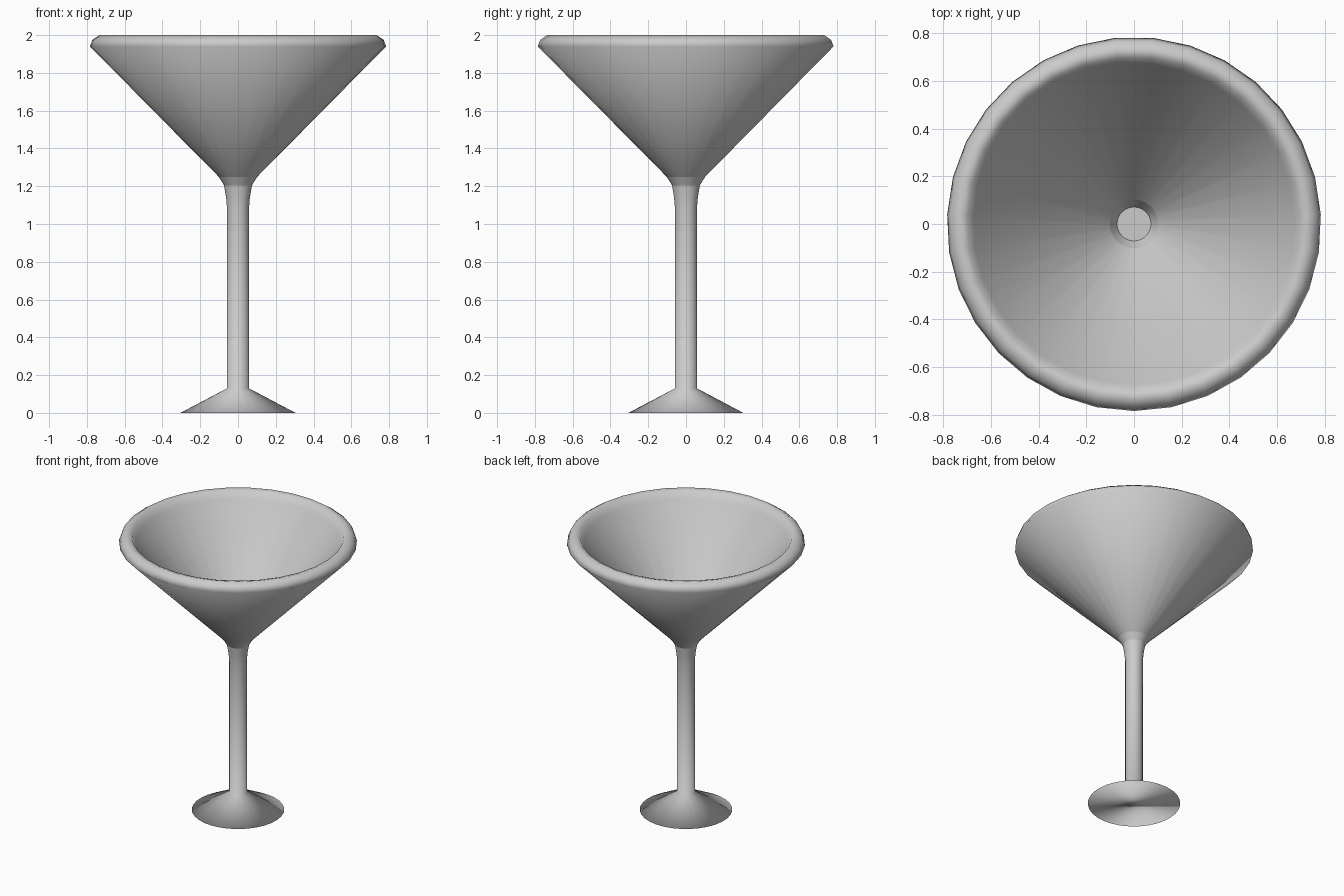
import bpy, bmesh, math

if "Cube" in bpy.data.objects:
    bpy.data.objects.remove(bpy.data.objects["Cube"])

SIDES = 31


def lathe(name, profile, cap_start=False, cap_end=False):
    """Turn an (r, z) profile around the z axis, smooth shaded."""
    bm = bmesh.new()
    rings = []
    for r, z in profile:
        ring = []
        for i in range(SIDES):
            a = -math.pi / 2 + 2 * math.pi * i / SIDES
            ring.append(bm.verts.new((r * math.cos(a), r * math.sin(a), z)))
        rings.append(ring)
    for low, high in zip(rings, rings[1:]):
        for i in range(SIDES):
            j = (i + 1) % SIDES
            bm.faces.new((low[i], low[j], high[j], high[i]))
    if cap_start:
        bm.faces.new(rings[0][::-1])
    if cap_end:
        bm.faces.new(rings[-1])
    for f in bm.faces:
        f.smooth = True
    mesh = bpy.data.meshes.new(name)
    bm.to_mesh(mesh)
    bm.free()
    obj = bpy.data.objects.new(name, mesh)
    bpy.context.collection.objects.link(obj)
    return obj


# Foot and stem: low cone running into a slim rod that flares at the top
lathe("foot_and_stem", [(0.305, 0), (0.058, 0.13), (0.058, 1.08),
                        (0.063, 1.14), (0.074, 1.205)], cap_start=True)

# Collar between stem and bowl
lathe("collar", [(0.074, 1.205), (0.102, 1.25)])

# Bowl: outer cone, rounded rim, inner cone
lathe("bowl", [(0.102, 1.25), (0.785, 1.94), (0.772, 1.975), (0.735, 2.0),
               (0.70, 1.99), (0.675, 1.945), (0.102, 1.28)])

# Small well at the bottom of the bowl
lathe("bowl_well", [(0.102, 1.28), (0.071, 1.225)])
floor = lathe("bowl_floor", [(0.071, 1.225)], cap_end=True)
floor.data.polygons[0].use_smooth = False
